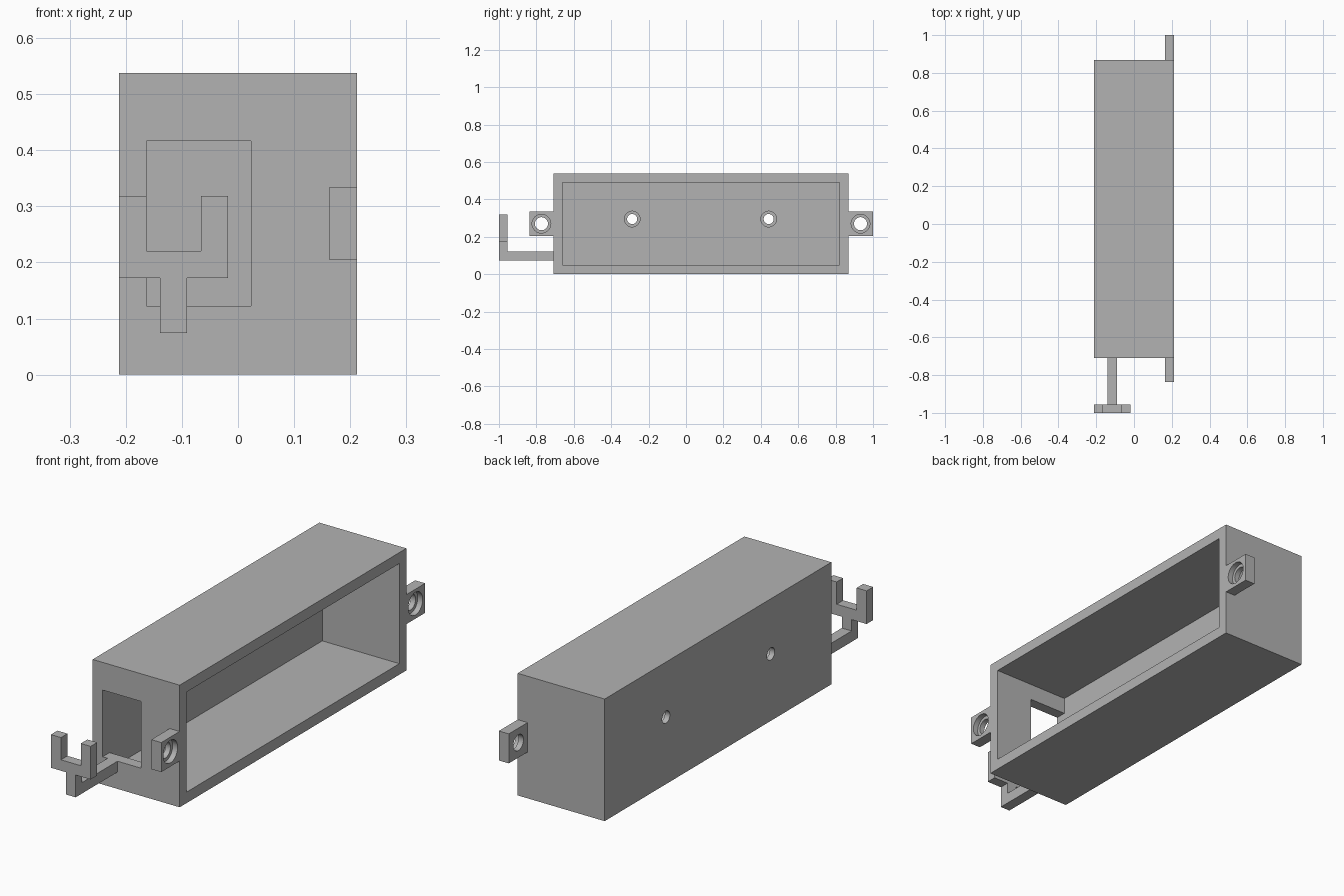
import bpy
import bmesh
import math
from mathutils import Matrix, Vector

cube = bpy.data.objects.get("Cube")
if cube:
    bpy.data.objects.remove(cube, do_unlink=True)

grey = bpy.data.materials.new("plain grey")
grey.use_nodes = True
grey.diffuse_color = (0.45, 0.45, 0.45, 1)
grey.node_tree.nodes["Principled BSDF"].inputs["Base Color"].default_value = grey.diffuse_color


def add_object(name, bm):
    bmesh.ops.recalc_face_normals(bm, faces=bm.faces)
    mesh = bpy.data.meshes.new(name)
    bm.to_mesh(mesh)
    bm.free()
    mesh.materials.append(grey)
    obj = bpy.data.objects.new(name, mesh)
    bpy.context.collection.objects.link(obj)
    return obj


def box(name, x, y, z):
    lo, hi = Vector((x[0], y[0], z[0])), Vector((x[1], y[1], z[1]))
    bm = bmesh.new()
    size = Matrix.Diagonal((*(hi - lo), 1))
    bmesh.ops.create_cube(bm, size=1, matrix=Matrix.Translation((lo + hi) / 2) @ size)
    return add_object(name, bm)


def rod(name, radius, x, y, z):
    bm = bmesh.new()
    place = Matrix.Translation(((x[0] + x[1]) / 2, y, z)) @ Matrix.Rotation(math.pi / 2, 4, "Y")
    bmesh.ops.create_cone(bm, cap_ends=True, segments=32, radius1=radius, radius2=radius,
                          depth=x[1] - x[0], matrix=place)
    return add_object(name, bm)


def combine(target, other, operation="DIFFERENCE"):
    other.hide_render = True
    mod = target.modifiers.new("combine", "BOOLEAN")
    mod.operation, mod.solver, mod.object = operation, "EXACT", other
    bpy.context.view_layer.objects.active = target
    bpy.ops.object.modifier_apply(modifier=mod.name)
    bpy.data.objects.remove(other, do_unlink=True)


def stepped_hole(target, small, large, x, y, z):
    # narrow through hole, with a wider recess on the open (+x) side
    mid = (x[0] + x[1]) / 2
    combine(target, rod("hole_cutter", small, (x[0] - 0.02, x[1] + 0.02), y, z))
    combine(target, rod("recess_cutter", large, (mid, x[1] + 0.02), y, z))


W = 0.212            # half width
T = 0.0485           # wall thickness
FRONT, BACK, TOP = -0.709, 0.869, 0.538

# Housing: a box open on the +x side, with a window in its front wall
housing = box("housing", (-W, W), (FRONT, BACK), (0, TOP))
combine(housing, box("cavity_cutter", (-W + T, W + 0.1), (FRONT + T, BACK - T), (T, TOP - T)))
combine(housing, box("window_cutter", (-W + T, 0.023), (FRONT - 0.1, FRONT + T + 0.02), (0.122, 0.416)))
for y in (-0.288, 0.442):
    stepped_hole(housing, 0.027, 0.042, (-W, -W + T), y, 0.295)

# Mounting tabs at both ends
for name, span, hole_y in (("front_tab", (-0.837, FRONT), -0.773), ("back_tab", (BACK, 1.0), 0.933)):
    tab = box(name, (W - T, W), span, (0.204, 0.334))
    stepped_hole(tab, 0.035, 0.05, (W - T, W), hole_y, 0.27)

# Forked hook: stem and two-pronged fork profile
box("hook_stem", (-0.139, -0.091), (-1 + T, FRONT), (0.074, 0.122))
profile = [(-0.139, 0.074), (-0.091, 0.074), (-0.091, 0.172), (-0.018, 0.172),
           (-0.018, 0.318), (-0.066, 0.318), (-0.066, 0.22), (-0.163, 0.22),
           (-0.163, 0.318), (-W, 0.318), (-W, 0.172), (-0.139, 0.172)]
bm = bmesh.new()
face = bm.faces.new([bm.verts.new((x, -1, z)) for x, z in profile])
sweep = bmesh.ops.extrude_face_region(bm, geom=[face], use_keep_orig=True)
bmesh.ops.translate(bm, vec=(0, T - 0.003, 0),
                    verts=[v for v in sweep["geom"] if isinstance(v, bmesh.types.BMVert)])
fork = add_object("hook_fork", bm)
stem = bpy.data.objects["hook_stem"]
for v in stem.data.vertices:
    if v.co.y < -0.9:
        v.co.y = -1 + T - 0.003

# Flat walls with smooth hole interiors
for obj in bpy.context.collection.objects:
    if obj.type == "MESH" and (obj.name == "housing" or "_tab" in obj.name):
        bpy.ops.object.select_all(action="DESELECT")
        obj.select_set(True)
        bpy.context.view_layer.objects.active = obj
        bpy.ops.object.shade_smooth_by_angle(angle=math.radians(30))
